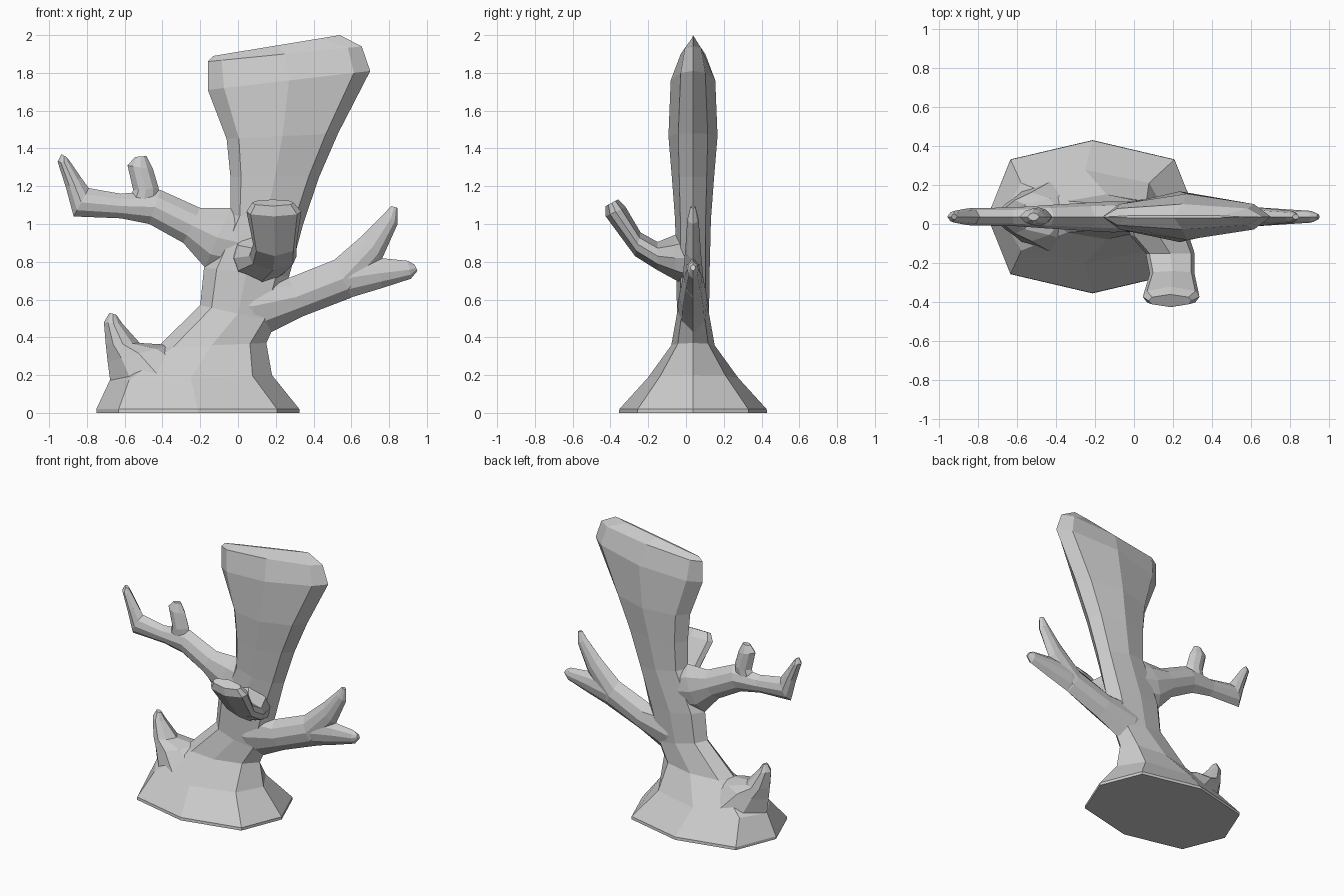
import bpy, bmesh
from mathutils import Vector

YC = 0.037  # centre plane of the flat coral


def loft(name, rings):
    """Skin 8-sided rings, each given as (end A, end B, half width vector, corner inset, corner width)."""
    bm = bmesh.new()
    loops = []
    for a, b, w, f, k in rings:
        a, b, w = Vector(a), Vector(b), Vector(w)
        side = [(f, k), (0.5, 1.0), (1 - f, k)]
        pts = [a] + [a.lerp(b, s) + w * m for s, m in side]
        pts += [b] + [a.lerp(b, s) - w * m for s, m in reversed(side)]
        loops.append([bm.verts.new(p) for p in pts])
    for lo, hi in zip(loops, loops[1:]):
        for i in range(8):
            j = (i + 1) % 8
            bm.faces.new((lo[i], lo[j], hi[j], hi[i]))
    bm.faces.new(loops[0])
    bm.faces.new(loops[-1])
    bmesh.ops.recalc_face_normals(bm, faces=bm.faces)
    me = bpy.data.meshes.new(name)
    bm.to_mesh(me)
    bm.free()
    ob = bpy.data.objects.new(name, me)
    bpy.context.collection.objects.link(ob)
    return ob


def flat_part(name, rings, f=0.22, k=0.75):
    """Part lying in the x-z plane: rings of (xa, za, xb, zb, half thickness)."""
    return loft(name, [((xa, YC, za), (xb, YC, zb), (0, t, 0), f, k)
                       for xa, za, xb, zb, t in rings])


# Flared foot, neck and fan-shaped top
trunk = loft("coral", [((xa, YC, za), (xb, YC, zb), (0, t, 0), f, k)
                       for xa, za, xb, zb, t, f, k in [
    (-0.75, 0.0, 0.325, 0.0, 0.392, 0.11, 0.75),
    (-0.75, 0.02, 0.325, 0.02, 0.39, 0.11, 0.75),
    (-0.68, 0.17, 0.18, 0.20, 0.24, 0.12, 0.72),
    (-0.43, 0.345, 0.15, 0.37, 0.115, 0.15, 0.7),
    (-0.20, 0.57, 0.20, 0.48, 0.085, 0.15, 0.75),
    (-0.18, 0.77, 0.27, 0.72, 0.088, 0.15, 0.75),
    (-0.04, 1.05, 0.345, 1.0, 0.095, 0.13, 0.7),
    (-0.04, 1.25, 0.43, 1.25, 0.112, 0.12, 0.65),
    (-0.06, 1.45, 0.53, 1.48, 0.13, 0.11, 0.6),
    (-0.16, 1.71, 0.70, 1.81, 0.118, 0.10, 0.55),
    (-0.16, 1.86, 0.655, 1.94, 0.065, 0.09, 0.65),
    (-0.13, 1.89, 0.54, 2.0, 0.006, 0.15, 0.9),
]])

# Spike on the left of the foot
spike = flat_part("foot_spike", [
    (-0.67, 0.12, -0.15, 0.25, 0.19),
    (-0.69, 0.27, -0.36, 0.36, 0.125),
    (-0.70, 0.36, -0.52, 0.37, 0.085),
    (-0.71, 0.48, -0.61, 0.47, 0.045),
    (-0.68, 0.53, -0.645, 0.52, 0.018)])

# Left branch with its upright nub
left_branch = flat_part("left_branch", [
    (0.10, 0.72, 0.10, 1.04, 0.07),
    (-0.175, 0.77, -0.04, 1.085, 0.08),
    (-0.29, 0.90, -0.20, 1.085, 0.072),
    (-0.47, 1.00, -0.41, 1.18, 0.06),
    (-0.62, 1.03, -0.62, 1.16, 0.047),
    (-0.87, 1.04, -0.79, 1.19, 0.045),
    (-0.91, 1.19, -0.83, 1.245, 0.04),
    (-0.955, 1.33, -0.885, 1.325, 0.03),
    (-0.935, 1.37, -0.905, 1.352, 0.014)])
left_nub = flat_part("left_nub", [
    (-0.60, 1.08, -0.41, 1.08, 0.04),
    (-0.555, 1.18, -0.42, 1.19, 0.048),
    (-0.585, 1.31, -0.45, 1.29, 0.042),
    (-0.545, 1.355, -0.485, 1.36, 0.02)])

# Right branch and its lower fork
right_branch = flat_part("right_branch", [
    (0.02, 0.42, -0.04, 0.72, 0.07),
    (0.10, 0.39, 0.06, 0.74, 0.082),
    (0.34, 0.51, 0.27, 0.715, 0.075),
    (0.60, 0.61, 0.51, 0.81, 0.055),
    (0.76, 0.81, 0.66, 0.94, 0.04),
    (0.845, 1.0, 0.77, 1.05, 0.03),
    (0.845, 1.085, 0.81, 1.095, 0.014)])
right_fork = flat_part("right_fork", [
    (0.53, 0.60, 0.50, 0.76, 0.045),
    (0.61, 0.615, 0.60, 0.82, 0.05),
    (0.76, 0.66, 0.75, 0.82, 0.04),
    (0.915, 0.71, 0.90, 0.805, 0.03),
    (0.95, 0.752, 0.935, 0.785, 0.014)])

# Stubby branch reaching to the front
front_branch = loft("front_branch", [((x, ya, za), (x, yb, zb), (w, 0, 0), 0.22, 0.85)
                                     for ya, za, yb, zb, x, w in [
    (0.05, 0.64, 0.05, 1.0, 0.10, 0.14),
    (-0.05, 0.70, -0.065, 0.94, 0.13, 0.15),
    (-0.15, 0.755, -0.15, 0.905, 0.185, 0.125),
    (-0.27, 0.83, -0.24, 0.955, 0.195, 0.115),
    (-0.425, 1.04, -0.32, 1.09, 0.19, 0.145),
    (-0.425, 1.095, -0.36, 1.13, 0.185, 0.11)]])

# Fuse everything into one skin
parts = [spike, left_branch, left_nub, right_branch, right_fork, front_branch]
for p in parts:
    m = trunk.modifiers.new(p.name, 'BOOLEAN')
    m.operation, m.solver, m.object = 'UNION', 'EXACT', p
dg = bpy.context.evaluated_depsgraph_get()
fused = bpy.data.meshes.new_from_object(trunk.evaluated_get(dg))
trunk.modifiers.clear()
trunk.data = fused
for p in parts:
    bpy.data.objects.remove(p, do_unlink=True)
